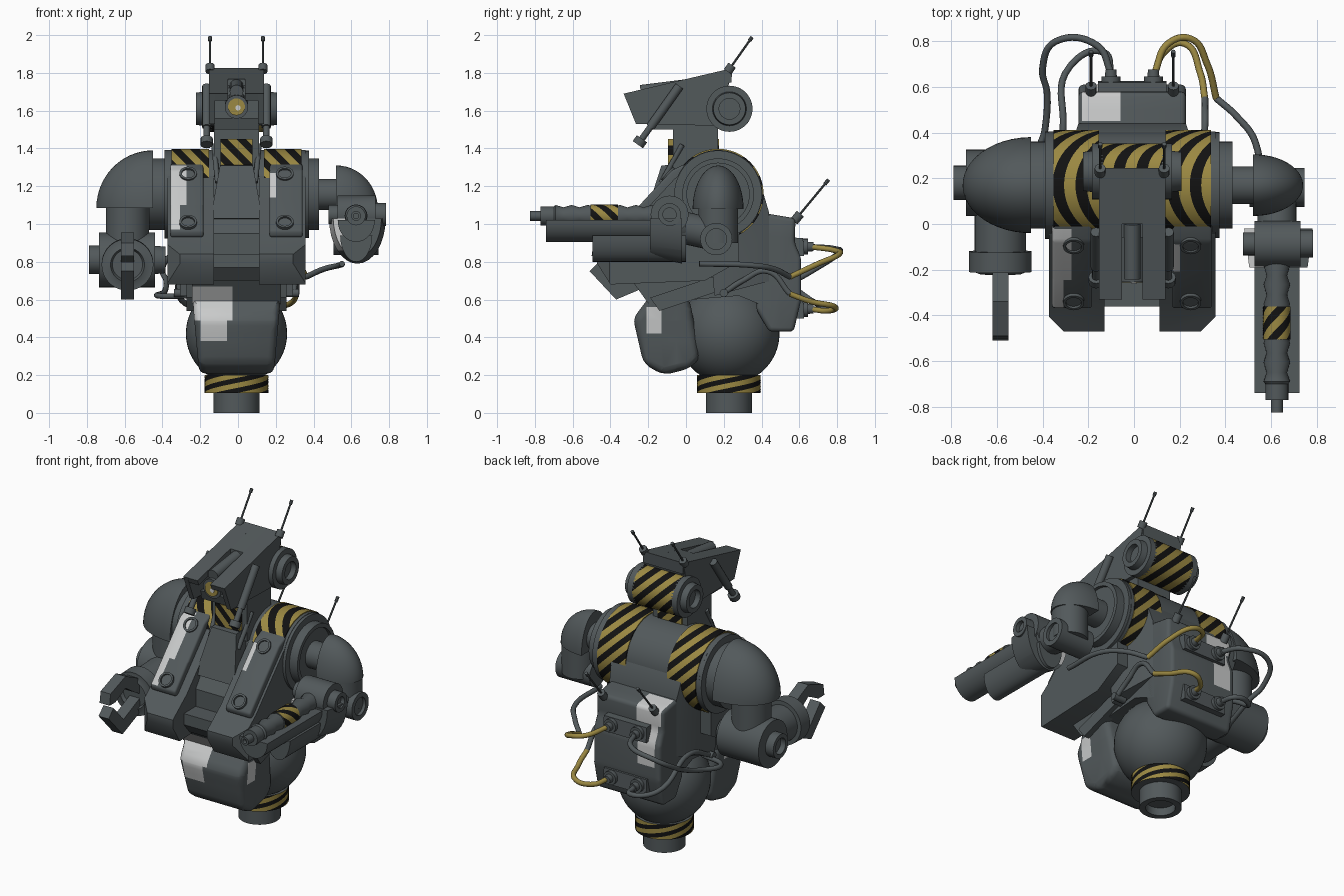
import bpy, bmesh, math
from mathutils import Vector

if "Cube" in bpy.data.objects:
    bpy.data.objects.remove(bpy.data.objects["Cube"])

# Colours: index 0 grey, 1 white, 2 yellow, 3 black
MATS = []
for nm, c in (("steel grey", (.085, .1, .105)), ("worn white", (.58, .59, .59)),
              ("hazard yellow", (.33, .25, .055)), ("black", (.006, .006, .006))):
    m = bpy.data.materials.new(nm)
    m.diffuse_color = (*c, 1)
    m.use_nodes = True
    m.node_tree.nodes["Principled BSDF"].inputs["Base Color"].default_value = m.diffuse_color
    MATS.append(m)


def finish(name, bm, mi=0):
    bmesh.ops.recalc_face_normals(bm, faces=bm.faces)
    if mi is not None:
        for f in bm.faces:
            f.material_index = mi
    me = bpy.data.meshes.new(name)
    bm.to_mesh(me)
    bm.free()
    for m in MATS:
        me.materials.append(m)
    ob = bpy.data.objects.new(name, me)
    bpy.context.collection.objects.link(ob)
    return ob


def cut(bm, co, no, **kw):
    return bmesh.ops.bisect_plane(bm, geom=bm.verts[:] + bm.edges[:] + bm.faces[:], plane_co=co, plane_no=no, **kw)


def trim(bm, co, no):
    r = cut(bm, co, no, clear_outer=True)
    bmesh.ops.holes_fill(bm, edges=[e for e in r["geom_cut"] if isinstance(e, bmesh.types.BMEdge)])


def prism(name, pts, t0, t1, axis="x", loc=(0, 0, 0), bevel=0, taper=1, mi=0, chamfer=()):
    """Profile extruded along x (points y,z) or along y (points x,z)."""
    bm = bmesh.new()
    rows = []
    for t, s in ((t0, 1), (t1, taper)):
        rows.append([bm.verts.new(Vector((t, a * s, b * s) if axis == "x" else (a * s, t, b * s)) + Vector(loc))
                     for a, b in pts])
    a, b = rows
    bm.faces.new(a)
    bm.faces.new(b)
    for i in range(len(pts)):
        j = (i + 1) % len(pts)
        bm.faces.new((a[i], a[j], b[j], b[i]))
    for co, no in chamfer:
        trim(bm, co, no)
    if bevel:
        bmesh.ops.recalc_face_normals(bm, faces=bm.faces)
        bmesh.ops.bevel(bm, geom=bm.edges[:], offset=bevel, segments=3, profile=.5, affect="EDGES")
    return finish(name, bm, mi)


def lathe(name, pts, loc, axis, mi=0, n=40):
    """Profile of (distance along axis, radius), closed at both ends."""
    bm = bmesh.new()
    q = Vector(axis).to_track_quat("Z", "Y")
    rings = []
    for t, r in [(pts[0][0], 0)] + list(pts) + [(pts[-1][0], 0)]:
        k = n if r > 0 else 1
        rings.append([bm.verts.new(q @ Vector((r * math.cos(math.tau * i / n), r * math.sin(math.tau * i / n), t)) + Vector(loc))
                      for i in range(k)])
    for a, b in zip(rings, rings[1:]):
        for i in range(n):
            vs = list(dict.fromkeys([a[i % len(a)], a[(i + 1) % len(a)], b[(i + 1) % len(b)], b[i % len(b)]]))
            if len(vs) > 2:
                bm.faces.new(vs)
    return finish(name, bm, mi)


def rod(name, p, q, r, mi=0, n=12):
    d = Vector(q) - Vector(p)
    return lathe(name, [(0, r), (d.length, r)], p, d, mi, n)


def helix_drum(name, r, t0, t1, loc, axis, bands, twist, rows=10, sub=6):
    """Drum whose faces follow a helix, in alternating colours."""
    bm = bmesh.new()
    q = Vector(axis).to_track_quat("Z", "Y")
    n = bands * sub
    g = [[bm.verts.new(q @ Vector((r * math.cos(math.tau * i / n + twist * j / rows),
                                   r * math.sin(math.tau * i / n + twist * j / rows),
                                   t0 + (t1 - t0) * j / rows)) + Vector(loc)) for i in range(n)] for j in range(rows + 1)]
    for j in range(rows):
        for i in range(n):
            k = (i + 1) % n
            bm.faces.new((g[j][i], g[j][k], g[j + 1][k], g[j + 1][i])).material_index = 2 + (i // sub) % 2
    bm.faces.new(g[0])
    bm.faces.new(g[-1])
    return finish(name, bm, None)


def plane_stripes(ob, no, band):
    """Cut the surface by parallel planes and colour the slices in turn."""
    bm = bmesh.new()
    bm.from_mesh(ob.data)
    no = Vector(no)
    d = [no.dot(v.co) for v in bm.verts]
    for i in range(math.floor(min(d) / band), math.ceil(max(d) / band) + 1):
        cut(bm, no * (i * band / no.length_squared), no)
    for f in bm.faces:
        f.material_index = 2 + math.floor(no.dot(f.calc_center_median()) / band) % 2
    bm.to_mesh(ob.data)
    bm.free()


def paint(ob, lo, hi, mi=1):
    """Cut the surface along a box and colour the faces inside it."""
    bm = bmesh.new()
    bm.from_mesh(ob.data)
    for k in range(3):
        no = [0, 0, 0]
        no[k] = 1
        for co in (lo, hi):
            cut(bm, co, no)
    for f in bm.faces:
        c = f.calc_center_median()
        if all(lo[k] < c[k] < hi[k] for k in range(3)):
            f.material_index = mi
    bm.to_mesh(ob.data)
    bm.free()


def cable(name, pts, mi=0, r=.015):
    cu = bpy.data.curves.new(name, "CURVE")
    cu.dimensions = "3D"
    cu.bevel_depth, cu.bevel_resolution, cu.resolution_u, cu.use_fill_caps = r, 3, 8, True
    sp = cu.splines.new("BEZIER")
    sp.bezier_points.add(len(pts) - 1)
    for b, p in zip(sp.bezier_points, pts):
        b.co = p
        b.handle_left_type = b.handle_right_type = "AUTO"
    cu.materials.append(MATS[mi])
    bpy.context.collection.objects.link(bpy.data.objects.new(name, cu))


def half_round(rx, rz, n=16):
    return [(rx * math.cos(math.pi * i / n), -rz * math.sin(math.pi * i / n)) for i in range(n + 1)]


# Base post, striped ring, waist ball (centre parts are built about x = 0)
lathe("base_post", [(.05, .085), (0, .085), (0, .122), (.12, .122)], (0, .227, 0), (0, 0, 1))
helix_drum("base_ring", .169, .105, .2, (0, .227, 0), (0, 0, 1), 8, 2.8, 14, 8)
lathe("waist_ball", [(z, math.sqrt(.268 ** 2 - (z - .42) ** 2)) for z in [.19 + .025 * i for i in range(20)]], (0, .227, 0), (0, 0, 1), n=48)
# Hip block and waist
hip = prism("hip_block", [(-.19, .62), (-.28, .5), (-.225, .26), (-.12, .2), (.02, .235), (.075, .29), (.03, .55), (0, .66)],
            -.235, .235, bevel=.04, chamfer=[((s * .235, 0, .62), (s, 0, -.09)) for s in (-1, 1)])
paint(hip, (-.3, -.4, .49), (-.02, -.05, .7))
paint(hip, (-.19, -.4, .38), (-.05, -.05, .49))
paint(hip, (.2, -.21, .42), (.3, -.13, .56))
waist = prism("waist_block", [(-.3, .72), (-.2, .58), (.28, .62), (.45, .55), (.45, .95), (-.2, .9)], -.235, .235)
paint(waist, (-.25, -.4, .56), (-.02, -.15, .67))
# Chest centre and back
prism("chest_centre", [(-.1, 1.15), (-.24, .95), (-.24, .84), (-.36, .84), (-.36, .77), (-.3, .7), (.15, .7), (.15, 1.15)], -.13, .13)
prism("chest_collar", [(.05, 1.32), (-.13, 1.31), (-.22, 1.03), (0, 1.0)], -.125, .125,
      chamfer=[((s * .125, 0, 1.1), (s, 0, .18)) for s in (-1, 1)])
prism("torso_back", [(.1, 1.3), (.33, 1.3), (.39, 1.23), (.44, 1.06), (.45, .7), (.15, .62)], -.3, .3,
      chamfer=[((s * .235, .44, 1), (s, .35, 0)) for s in (-1, 1)])
# Shoulder drum with hazard bands
lathe("shoulder_drum", [(-.365, .235), (.365, .235)], (0, .17, 1.157), (1, 0, 0), n=64)
for s in (-1, 1):
    ob = lathe("drum_stripes", [(s * .245 - .1, .241), (s * .245 + .1, .241)], (0, .17, 1.157), (1, 0, 0), n=64)
    plane_stripes(ob, (1, 0, 1), .05)
    x0, x1 = sorted((s * .12, s * .365))
    prism("chest_side", [(.1, 1.3), (0, 1.29), (-.06, 1.24), (-.33, .95), (-.47, .84), (-.47, .79), (-.4, .68), (.1, .7), (.28, .8), (.28, 1.1)],
          x0, x1, chamfer=[((s * .3, -.47, .8), (s, -1, 0))])
    # Chest pads with bolts
    x0, x1 = sorted((s * .175, s * .35))
    pad = prism("chest_pad", [(.02, 1.33), (-.075, 1.285), (-.37, .965), (-.36, .93), (-.3, .93), (.02, 1.24)], x0, x1, bevel=.012)
    if s < 0:
        paint(pad, (-.36, -.5, 1.1), (-.265, .1, 1.31))
        paint(pad, (-.36, -.5, .97), (-.3, .1, 1.1))
    else:
        paint(pad, (.16, -.5, 1.14), (.21, .1, 1.27))
    for y, z in ((-.085, 1.255), (-.33, 1.0)):
        lathe("pad_bolt", [(-.02, .046), (.022, .046), (.022, .034), (.01, .034)], (s * .256, y, z), (0, -.73, .68), n=24)
    # Hip rails
    x0, x1 = sorted((s * .2, s * .265))
    prism("hip_rail", [(-.19, .61), (.23, .75), (.25, .67), (-.14, .54)], x0, x1)
    rod("rail_fitting", (s * .25, .2, .635), (s * .33, .2, .635), .022)

# Neck with striped plates
prism("neck", [(-.07, 1.25), (-.07, 1.55), (.17, 1.55), (.17, 1.25)], -.12, .12)
for y0, y1 in ((-.095, -.07), (.17, .176)):
    ob = prism("neck_stripes", [(-.085, 1.3), (.085, 1.3), (.085, 1.45), (-.085, 1.45)], y0, y1, "y")
    plane_stripes(ob, (1, 0, 1), .05)

# Head: hollow hood with slotted roof, eye barrel and rear drum
side = [(-.33, 1.69), (.246, 1.825), (.17, 1.52), (-.265, 1.53)]
roof = [(-.33, 1.69), (.246, 1.825), (.24, 1.79), (-.315, 1.655)]
prism("head_core", [(-.06, 1.72), (.24, 1.79), (.17, 1.52), (-.06, 1.52)], -.12, .12)
prism("head_floor", [(-.2, 1.56), (.1, 1.56), (.1, 1.5), (-.18, 1.5)], -.12, .12)
prism("roof_back", [(0, 1.767), (.246, 1.825), (.24, 1.75), (0, 1.7)], -.14, .14)
rod("eye_barrel", (0, -.25, 1.62), (0, 0, 1.64), .062, n=28)
rod("eye_lens", (0, -.257, 1.62), (0, -.249, 1.62), .045, 2, 24)
rod("eye_glint", (.008, -.26, 1.615), (.008, -.256, 1.615), .014, 1, 16)
rod("scope_tube", (0, -.24, 1.7), (0, 0, 1.73), .036, n=20)
ob = lathe("head_drum", [(-.14, .122), (.14, .122)], (0, .23, 1.61), (1, 0, 0), n=48)
plane_stripes(ob, (1, 0, 1), .05)
for s in (-1, 1):
    x0, x1 = sorted((s * .115, s * .145))
    prism("head_side", side, x0, x1)
    x0, x1 = sorted((s * .045, s * .12))
    prism("head_roof", roof, x0, x1)
    lathe("head_drum_cap", [(.13, .122), (.175, .122), (.175, .09), (.215, .085), (.215, .055), (.18, .055)], (0, .23, 1.61), (s, 0, 0))
    # Pistons beside the head and antennas
    p, q = Vector((s * .158, -.255, 1.42)), Vector((s * .158, -.035, 1.73))
    rod("head_piston", p, q, .017)
    rod("piston_sleeve", p.lerp(q, .3), q, .024)
    rod("piston_foot", p, p.lerp(q, .1), .033)
    rod("neck_strut", (s * .1, -.13, 1.22), (s * .12, -.02, 1.42), .014)
    for a, b in (((s * .14, .23, 1.82), (s * .14, .35, 1.99)), ((s * .18, .585, 1.03), (s * .18, .755, 1.235))):
        a, b = Vector(a), Vector(b)
        rod("antenna_base", a - (b - a) * .08, a.lerp(b, .12), .024)
        rod("antenna", a, b, .006, 0, 8)
        rod("antenna_tip", a.lerp(b, .88), b, .01, 0, 8)

# Backpack with cable sockets
pack = prism("backpack", [(.4, 1.06), (.58, 1.03), (.575, .9), (.61, .82), (.61, .6), (.57, .43), (.44, .43), (.37, .55)],
             -.235, .235, bevel=.022)
paint(pack, (-.22, .45, .93), (-.05, .7, 1.1))
paint(pack, (-.2, .5, .68), (-.08, .7, .93))
for z in (.88, .55):
    prism("socket_block", [(.54, z - .05), (.54, z + .05), (.62, z + .045), (.625, z - .05)], -.15, .15)
    for s in (-1, 1):
        lathe("cable_socket", [(0, .042), (.03, .042), (.03, .026), (.06, .024)], (s * .093, .615, z), (0, 1, 0), n=20)
for ob in bpy.context.collection.objects:
    ob.location.x -= .008

# Cables
cable("upper_right_cable", [(.09, .66, .88), (.15, .79, .86), (.25, .81, .84), (.32, .7, .79), (.36, .55, .72)], 2)
cable("upper_right_hose", [(.36, .55, .72), (.45, .47, .76), (.53, .36, .78), (.55, .07, .79)])
cable("lower_right_cable", [(.09, .66, .55), (.13, .75, .54), (.22, .79, .56), (.29, .66, .59), (.31, .55, .63)], 2)
cable("lower_right_hose", [(.31, .55, .63), (.31, .43, .75), (.3, .3, .7), (.3, .2, .635)])
cable("upper_left_hose", [(-.1, .66, .88), (-.16, .78, .87), (-.34, .8, .84), (-.4, .68, .76), (-.38, .57, .7), (-.39, .41, .64), (-.42, .25, .62), (-.26, .2, .62)])
cable("lower_left_hose", [(-.1, .66, .55), (-.13, .75, .55), (-.28, .69, .58), (-.31, .42, .72), (-.31, .2, .635)])


def shoulder_dome(name, s, x, z, rx, ry, rz):
    bm = bmesh.new()
    bmesh.ops.create_uvsphere(bm, u_segments=48, v_segments=24, radius=1)
    bmesh.ops.rotate(bm, verts=bm.verts, matrix=Vector((1, .03, .02)).to_track_quat("Z", "Y").to_matrix())
    trim(bm, (0, 0, 0), (0, 0, -1))
    trim(bm, (0, 0, 0), (-s, 0, 0))
    for v in bm.verts:
        v.co = (x + v.co.x * rx, .17 + v.co.y * ry, z + v.co.z * rz)
    finish(name, bm)


# Left arm with claw
lathe("left_shoulder_ring", [(.36, .235), (.39, .235), (.39, .19), (.47, .19)], (0, .17, 1.157), (-1, 0, 0), n=48)
shoulder_dome("left_shoulder", -1, -.45, 1.085, .3, .21, .305)
rod("left_upper_arm", (-.585, .18, .82), (-.585, .18, 1.1), .115, n=40)
lathe("left_elbow", [(-.2, .07), (-.145, .075), (-.145, .145), (.15, .145), (.15, .075), (.205, .075), (.205, .05), (.17, .05)],
      (-.585, .18, .81), (-1, 0, 0))
lathe("left_forearm", [(0, .112), (.3, .112), (.3, .137), (.39, .137), (.39, .115), (.4, .09), (.38, .08)], (-.585, .18, .8), (0, -1, -.04))
prism("claw_lower", [(-.18, .77), (-.18, .68), (-.37, .6), (-.51, .75), (-.46, .8), (-.36, .69), (-.25, .74)], -.62, -.55)
prism("claw_upper", [(-.18, .78), (-.18, .88), (-.34, .955), (-.49, .9), (-.5, .83), (-.44, .83), (-.34, .88), (-.25, .82)], -.62, -.55)

# Right arm
lathe("right_shoulder_ring", [(.35, .232), (.375, .232), (.375, .19), (.43, .19), (.43, .165), (.41, .165), (.41, .082), (.54, .082)],
      (0, .17, 1.157), (1, 0, 0), n=48)
shoulder_dome("right_shoulder", 1, .52, 1.08, .22, .135, .23)
rod("right_upper_arm", (.625, .17, .9), (.625, .17, 1.085), .105, n=32)
lathe("right_elbow", [(-.12, .085), (.12, .085), (.12, .055), (.1, .055)], (.625, .16, .92), (1, 0, 0))
rod("right_forearm", (.625, .17, .94), (.625, -.1, 1.0), .085, n=28)
lathe("gun_pivot", [(-.15, .05), (-.1, .05), (-.1, .1), (.1, .1), (.1, .06), (.155, .06), (.155, .035), (.13, .035)],
      (.628, -.087, 1.05), (1, 0, 0))
# Gun housing and barrel
bowl = prism("gun_bowl", half_round(.15, .24), -.02, -.19, "y", (.632, 0, 1.03), taper=.85)
paint(bowl, (.4, -.3, .86), (.6, 0, 1.04))
prism("gun_trough", half_round(.098, .115), -.74, 0, "y", (.626, 0, 1.02))
prism("gun_lower", half_round(.085, .14), -.495, 0, "y", (.626, 0, .94))
pts = [(.1, .05)]
for i in range(7):
    pts += [(.14 + i * .085, .045), (.18 + i * .085, .058)]
pts += [(.7, .05), (.77, .05), (.77, .026), (.825, .026), (.825, .014), (.8, .014)]
lathe("gun_barrel", pts, (.625, 0, 1.043), (0, -1, 0), n=28)
helix_drum("barrel_stripes", .06, -.505, -.36, (.625, 0, 1.043), (0, 1, 0), 8, 2.4, 10, 6)

# Smooth shading with sharp edges kept
for ob in bpy.context.collection.objects:
    ob.select_set(ob.type == "MESH")
    if ob.type == "MESH":
        bpy.context.view_layer.objects.active = ob
bpy.ops.object.shade_smooth_by_angle(angle=.6)
